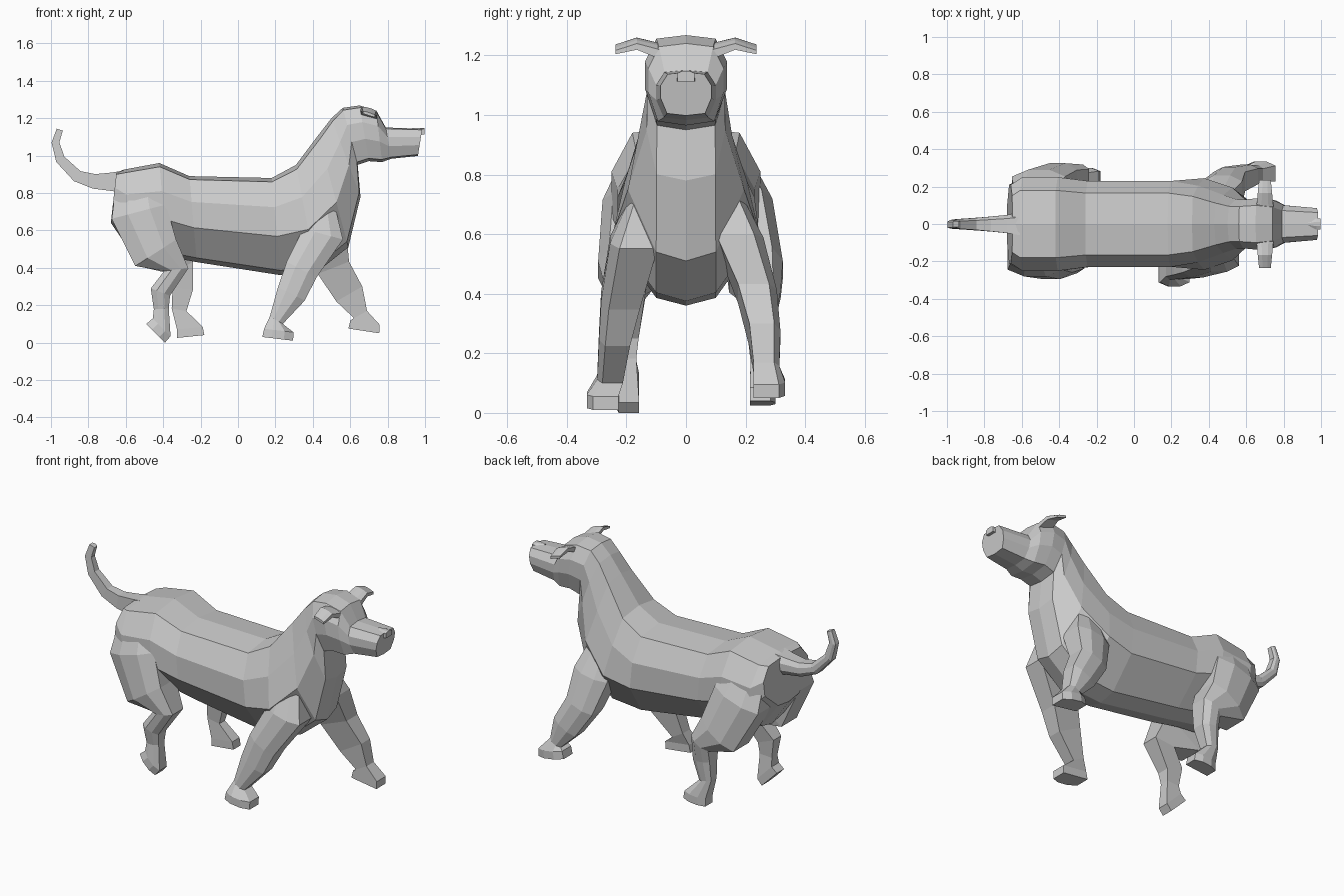
import bpy, bmesh
from mathutils import Vector

if "Cube" in bpy.data.objects:
    bpy.data.objects.remove(bpy.data.objects["Cube"])


def loft(name, rings):
    """Skin a list of equal-sized point rings and cap both ends."""
    bm = bmesh.new()
    loops = [[bm.verts.new(p) for p in ring] for ring in rings]
    n = len(loops[0])
    for a, b in zip(loops, loops[1:]):
        for i in range(n):
            j = (i + 1) % n
            bm.faces.new((a[i], a[j], b[j], b[i]))
    bm.faces.new(loops[0])
    bm.faces.new(loops[-1])
    bmesh.ops.recalc_face_normals(bm, faces=bm.faces)
    mesh = bpy.data.meshes.new(name)
    bm.to_mesh(mesh)
    bm.free()
    bpy.context.collection.objects.link(bpy.data.objects.new(name, mesh))


def body_ring(xt, zt, xb, zb, w, low=None):
    """Ten-sided section from a spine point down to a belly point."""
    half = [(w * .72, .04), (w, .3), (low or w, .6), (min(.1, w * .75), .95)]
    prof = [(0, 0)] + half + [(0, 1)] + [(-u, t) for u, t in reversed(half)]
    return [(xt + (xb - xt) * t, u, zt + (zb - zt) * t) for u, t in prof]


def section(c, along, across):
    """Six-sided limb section with a narrower second side."""
    prof = ((-1, -1), (1, -1), (1, .6), (.4, 1), (-.4, 1), (-1, .6))
    return [c + along * a + across * b for a, b in prof]


def limb_rings(path, widths, depths):
    """Sections square to a path of x, y, z joints, bending in side view."""
    pts = [Vector(p) for p in path]
    rings = []
    for i, c in enumerate(pts):
        t = pts[min(i + 1, len(pts) - 1)] - pts[max(i - 1, 0)]
        along = Vector((-t.z, 0, t.x)).normalized() * widths[i]
        side = 1 if c.y >= 0 else -1
        rings.append(section(c, along, Vector((0, side * depths[i], 0))))
    return rings


def leg(name, path, widths, depths, heel, toe, y):
    """Limb ending in a box paw that stands on the line from heel to toe."""
    a, b = Vector((heel[0], y, heel[1])), Vector((toe[0], y, toe[1]))
    half = (b - a) / 2
    up = Vector((-half.z, 0, half.x)).normalized() * .045
    across = Vector((0, (depths[-1] + .01) * (1 if y > 0 else -1), 0))
    mid = (a + b) / 2
    paw = [section(mid + up, half * .95, across), section(mid, half, across)]
    loft(name, limb_rings(path, widths, depths) + paw)


# Torso, neck and head: spine x,z / belly x,z / half width, lower half width
loft("body", [body_ring(*r) for r in [
    (-.65, .91, -.68, .64, .21),
    (-.61, .925, -.57, .48, .25),
    (-.42, .96, -.38, .46, .25),
    (-.26, .89, -.22, .43, .23),
    (.18, .88, .23, .36, .23),
    (.31, .95, .42, .375, .205, .245),
    (.43, 1.11, .59, .51, .155, .195),
    (.50, 1.20, .655, .78, .132),
    (.56, 1.255, .64, .95, .13),
    (.65, 1.268, .70, .97, .138),
    (.74, 1.24, .77, .965, .126),
    (.79, 1.15, .82, .983, .10),
    (.985, 1.143, .962, .998, .085)]])

# Front legs share their thickness
wide, deep = (.07, .11, .09, .08, .04), (.04, .08, .065, .052, .043)
leg("front_leg_right",
    [(.44, -.13, .76), (.455, -.175, .58), (.34, -.22, .39), (.285, -.24, .26),
     (.205, -.255, .12)], wide, deep, (.13, .03), (.295, .01), -.28)
leg("front_leg_left",
    [(.44, .13, .76), (.47, .18, .58), (.51, .24, .4), (.595, .265, .26),
     (.655, .27, .15)], wide, deep, (.59, .075), (.755, .05), .28)

# Hind legs share their thickness
wide, deep = (.11, .15, .13, .065, .055, .04), (.06, .09, .09, .063, .046, .033)
leg("hind_leg_right",
    [(-.54, -.15, .86), (-.53, -.19, .70), (-.44, -.205, .48),
     (-.33, -.2, .39), (-.415, -.205, .27), (-.41, -.2, .18)],
    wide, deep, (-.49, .10), (-.39, .0), -.2)
leg("hind_leg_left",
    [(-.54, .15, .86), (-.51, .2, .70), (-.41, .235, .48),
     (-.295, .255, .4), (-.295, .25, .29), (-.315, .25, .175)],
    wide, deep, (-.325, .025), (-.18, .04), .257)

# Tail: evenly tapered tube curling upward
path = [(-.61, 0, .86), (-.68, 0, .86), (-.77, 0, .862), (-.86, 0, .89),
        (-.95, 0, .98), (-.976, 0, 1.07), (-.953, 0, 1.138)]
taper = [.06 * .81 ** i for i in range(len(path))]
loft("tail", limb_rings(path, taper, taper))

# Ears: thin flaps, given as y, centre z, half thickness
for name, s in (("ear_right", -1), ("ear_left", 1)):
    loft(name, [section(Vector((.7, s * y, z)), Vector((.055 - y * .1, 0, -.01)),
                        Vector((0, 0, t)))
                for y, z, t in [(.08, 1.215, .02), (.165, 1.242, .013), (.236, 1.222, .008)]])

# Nose: small wedge on the muzzle tip
loft("nose", [section(Vector((x, 0, 1.13)), Vector((0, w, 0)), Vector((0, 0, .018)))
              for x, w in [(.93, .01), (.975, .03), (.997, .028)]])
